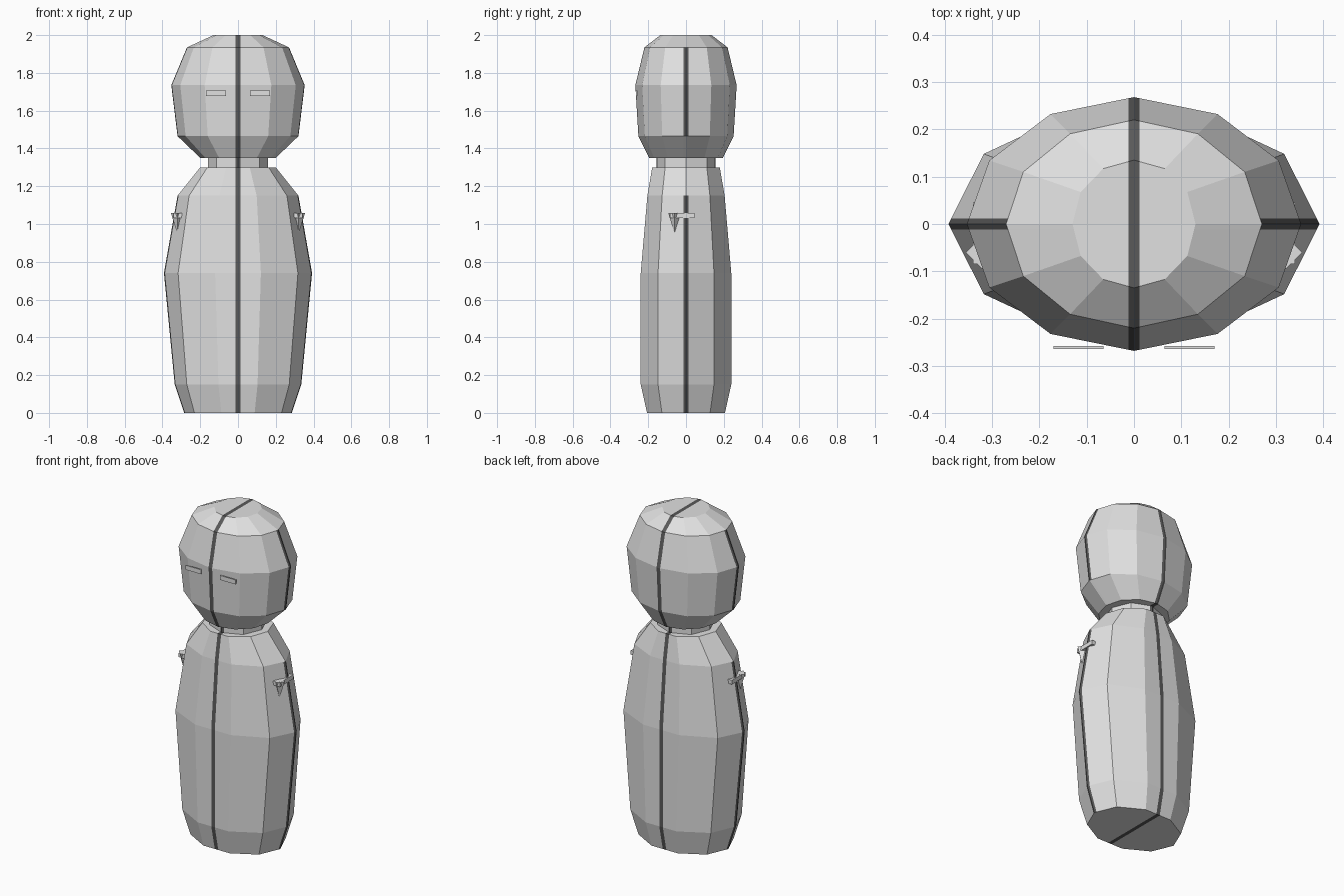
import bpy, bmesh, math
from mathutils import Vector

if "Cube" in bpy.data.objects:
    bpy.data.objects.remove(bpy.data.objects["Cube"])

def material(name, v):
    m = bpy.data.materials.new(name)
    m.diffuse_color = (v, v, v, 1)
    m.use_nodes = True
    m.node_tree.nodes["Principled BSDF"].inputs["Base Color"].default_value = m.diffuse_color
    return m

GREY = material("light grey", 0.75)
DARK = material("dark grey seam", 0.1)
HALF = 0.012  # half width of the seam

def finish(bm, name):
    bmesh.ops.recalc_face_normals(bm, faces=bm.faces[:])
    me = bpy.data.meshes.new(name)
    bm.to_mesh(me)
    bm.free()
    me.materials.append(GREY)
    me.materials.append(DARK)
    ob = bpy.data.objects.new(name, me)
    bpy.context.collection.objects.link(ob)
    return ob

def loft(name, sides, rings, side_z):
    """Stack elliptical rings (z, rx, ry), then cut in flush dark seams."""
    bm = bmesh.new()
    loops = []
    for z, rx, ry in rings:
        loops.append([bm.verts.new((rx * math.cos(2 * math.pi * i / sides),
                                    ry * math.sin(2 * math.pi * i / sides), z))
                      for i in range(sides)])
    for a, b in zip(loops, loops[1:]):
        for i in range(sides):
            j = (i + 1) % sides
            bm.faces.new((a[i], a[j], b[j], b[i]))
    bm.faces.new(loops[0])
    bm.faces.new(loops[-1])
    for axis in (Vector((1, 0, 0)), Vector((0, 1, 0))):
        for s in (-HALF, HALF):
            bmesh.ops.bisect_plane(bm, geom=bm.verts[:] + bm.edges[:] + bm.faces[:],
                                   plane_co=axis * s, plane_no=axis)
    for f in bm.faces:
        c = f.calc_center_median()
        side = abs(c.y) < HALF and side_z[0] < c.z < side_z[1]
        if abs(c.x) < HALF or side:
            f.material_index = 1
    return finish(bm, name)

def box(name, centre, size):
    bm = bmesh.new()
    bmesh.ops.create_cube(bm, size=1)
    for v in bm.verts:
        v.co = Vector(centre) + Vector(v.co[i] * size[i] for i in range(3))
    return finish(bm, name)

# Body, neck and head
loft("body", 10, [(0, 0.285, 0.217), (0.15, 0.335, 0.252), (0.74, 0.392, 0.252),
                  (1.15, 0.32, 0.215), (1.30, 0.20, 0.188)], (0.01, 1.15))
loft("neck", 8, [(1.29, 0.16, 0.157), (1.36, 0.16, 0.157)], (0, 0))
loft("head", 12, [(1.35, 0.20, 0.195), (1.465, 0.32, 0.252), (1.735, 0.353, 0.268),
                  (1.935, 0.27, 0.22), (2.0, 0.13, 0.135)], (1.465, 1.935))

for s, side in ((-1, "left"), (1, "right")):
    # Eye plates
    box("eye_" + side, (s * 0.117, -0.261, 1.692), (0.105, 0.007, 0.027))
    # Small arm tab: a bar with a downward spike
    box("arm_bar_" + side, (s * 0.318, -0.02, 1.045), (0.045, 0.13, 0.025))
    bm = bmesh.new()
    bmesh.ops.create_cone(bm, cap_ends=True, segments=4, radius1=0.0, radius2=0.034, depth=0.11)
    bmesh.ops.remove_doubles(bm, verts=bm.verts[:], dist=0.0001)
    bmesh.ops.translate(bm, verts=bm.verts[:], vec=(s * 0.321, -0.06, 1.003))
    finish(bm, "arm_spike_" + side)
